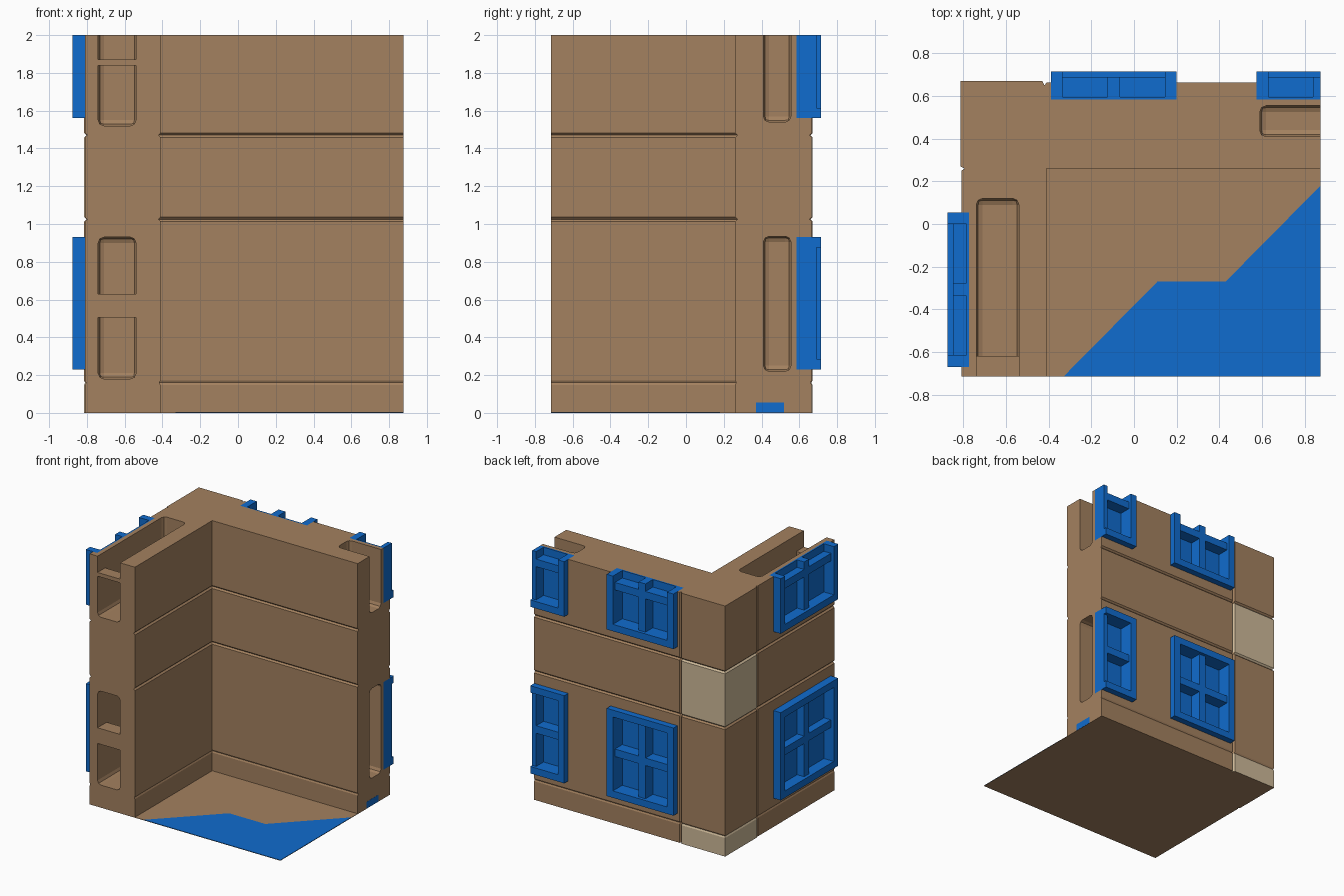
import bpy, bmesh
from mathutils import Vector

if "Cube" in bpy.data.objects:
    bpy.data.objects.remove(bpy.data.objects["Cube"])


def material(name, rgb):
    m = bpy.data.materials.new(name)
    m.diffuse_color = (*rgb, 1)
    m.use_nodes = True
    m.node_tree.nodes["Principled BSDF"].inputs["Base Color"].default_value = m.diffuse_color
    return m


BROWN = material("brown_brick", (0.37, 0.22, 0.115))
BLUE = material("blue_window", (0.005, 0.15, 0.62))
STONE = material("light_stone", (0.62, 0.49, 0.32))


def finish(name, bm, mats=()):
    bmesh.ops.recalc_face_normals(bm, faces=bm.faces)
    me = bpy.data.meshes.new(name)
    bm.to_mesh(me)
    bm.free()
    for m in mats:
        me.materials.append(m)
    ob = bpy.data.objects.new(name, me)
    bpy.context.collection.objects.link(ob)
    return ob


def add_box(bm, lo, hi):
    lo, hi = Vector(lo), Vector(hi)
    vs = bmesh.ops.create_cube(bm, size=1)["verts"]
    for v in vs:
        v.co = Vector([(lo[i] + hi[i]) / 2 + v.co[i] * (hi[i] - lo[i]) for i in range(3)])


def boxes(name, mat, *pairs):
    bm = bmesh.new()
    for lo, hi in pairs:
        add_box(bm, lo, hi)
    return finish(name, bm, [mat])


def prism(name, mat, pts, z0, z1):
    bm = bmesh.new()
    f = bm.faces.new([bm.verts.new((x, y, z0)) for x, y in pts])
    ext = bmesh.ops.extrude_face_region(bm, geom=[f])["geom"]
    for v in ext:
        if isinstance(v, bmesh.types.BMVert):
            v.co.z = z1
    return finish(name, bm, [mat])


# L-shaped wall outline, with a corner pillar set off by small grooves
def outline(d):
    px, py, wx, wy = -0.815 + d, 0.67 - d, -0.81 + d, 0.665 - d
    ix, iy = -0.41 - d, 0.26 + d
    return [(ix, -0.715), (ix, iy), (0.875, iy), (0.875, wy), (-0.41, wy),
            (-0.42, wy - 0.015), (-0.43, py), (px, py), (px, 0.27),
            (wx + 0.015, 0.26), (wx, 0.25), (wx, -0.715)]


# stacked courses with shallow horizontal joints
levels = [(0, 0)]
for z, depth in ((0.16, 0.006), (1.025, 0.012), (1.47, 0.012)):
    levels += [(z - 0.012, 0), (z, depth), (z + 0.012, 0)]
levels.append((2, 0))
bm = bmesh.new()
rings = [[bm.verts.new((x, y, z)) for x, y in outline(d)] for z, d in levels]
n = len(rings[0])
for a, b in zip(rings, rings[1:]):
    for i in range(n):
        j = (i + 1) % n
        bm.faces.new((a[i], a[j], b[j], b[i]))
bm.faces.new(rings[0][::-1])
bm.faces.new(rings[-1])
# light corner stones in the base and middle courses
for f in bm.faces:
    c = f.calc_center_median()
    outer = c.x < -0.8 or c.y > 0.655
    if outer and c.x < -0.42 and c.y > 0.26 and (c.z < 0.16 or 1.025 < c.z < 1.47):
        f.material_index = 1
wall = finish("corner_wall", bm, [BROWN, STONE])


def cut(lo, hi, bevel=0.0):
    bm = bmesh.new()
    add_box(bm, lo, hi)
    if bevel:
        bmesh.ops.bevel(bm, geom=list(bm.edges), offset=bevel, segments=2,
                        affect='EDGES', profile=0.5)
    cutter = finish("cutter", bm, [BROWN])
    cutter.hide_render = True
    mod = wall.modifiers.new("cut", 'BOOLEAN')
    mod.operation, mod.solver, mod.object = 'DIFFERENCE', 'EXACT', cutter
    bpy.context.view_layer.objects.active = wall
    bpy.ops.object.modifier_apply(modifier=mod.name)
    bpy.data.objects.remove(cutter)


# hollow cavities opening on the wall ends and top
cut((-0.74, -0.9, 0.18), (-0.54, 0.12, 0.93), 0.03)
cut((-0.74, -0.9, 1.52), (-0.54, 0.12, 2.2), 0.03)
cut((0.59, 0.41, 0.22), (1.1, 0.555, 0.935), 0.03)
cut((0.59, 0.41, 1.54), (1.1, 0.555, 2.2), 0.03)
boxes("cavity_crossbars", BROWN,
      ((-0.75, -0.715, 0.505), (-0.53, -0.6, 0.63)),
      ((-0.75, -0.715, 1.84), (-0.53, -0.62, 1.87)))


# window: u runs along the wall, depth d is the outward coordinate
def window(name, left, u0, u1, z0, back, face, front):
    z1, b, m = z0 + 0.70, 0.055, 0.03
    uc, zc = (u0 + u1) / 2, (z0 + z1) / 2
    ulim = 0.875

    def place(ua, ub, da, db, za, zb):
        if left:
            return (-db, ua, za), (-da, ub, zb)
        return (ua, da, za), (ub, db, zb)

    cut(*place(u0, u1, back, front + 0.2, z0, z1))
    parts = [
        (u0, u1, back, back + 0.012, z0, z1),              # pane
        (u0, u0 + b, back, front, z0, z1),                 # side posts
        (u1 - b, u1, back, front, z0, z1),
        (u0, u1, back, front, z0, z0 + b),                 # sill and head
        (u0, u1, back, front, z1 - b, z1),
        (uc - m, uc + m, back, face, z0, z1),              # cross bars
        (u0, u1, back, face, zc - m, zc + m),
    ]
    pairs = []
    for ua, ub, da, db, za, zb in parts:
        ub, zb = min(ub, ulim), min(zb, 2)
        if ub > ua and zb > za:
            pairs.append(place(ua, ub, da, db, za, zb))
    boxes(name, BLUE, *pairs)


for storey, z in (("lower", 0.23), ("upper", 1.56)):
    window(storey + "_left_window", True, -0.67, 0.055, z, 0.775, 0.85, 0.875)
    window(storey + "_back_window", False, -0.39, 0.2, z, 0.585, 0.69, 0.715)
    window(storey + "_half_window", False, 0.575, 1.165, z, 0.585, 0.69, 0.715)

# floor with its blue area
prism("floor", BROWN, [(-0.41, -0.715), (0.875, -0.715), (0.875, 0.26), (-0.41, 0.26)], 0, 0.003)
prism("blue_floor_area", BLUE, [(-0.33, -0.715), (0.875, -0.715), (0.875, 0.18),
                                (0.43, -0.27), (0.11, -0.27)], 0.003, 0.005)

# small blue patch at the foot of the wall end
prism("blue_end_patch", BLUE, [(0.87, 0.37), (0.876, 0.37), (0.876, 0.52), (0.87, 0.52)], 0.001, 0.055)
